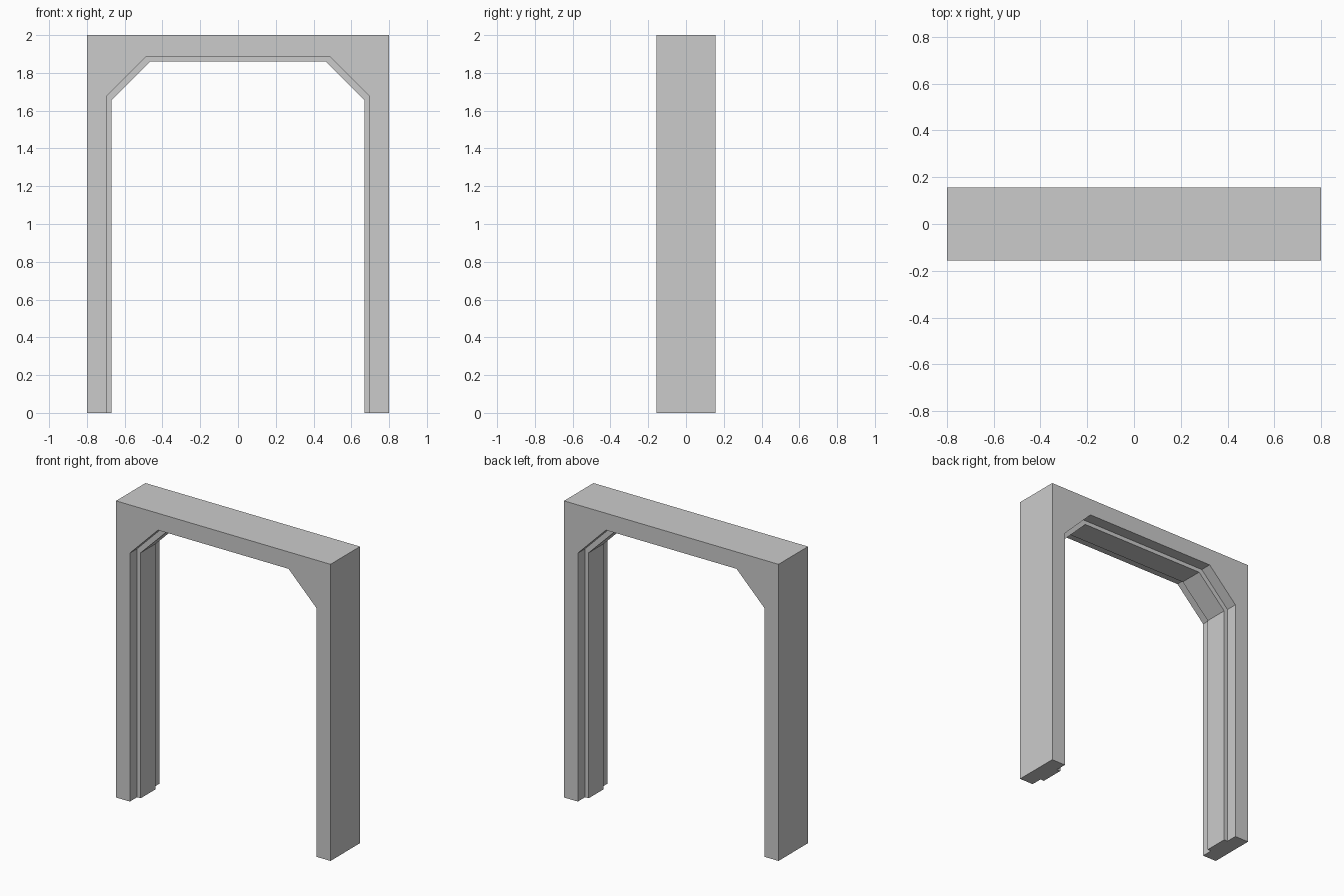
import bpy, bmesh

if "Cube" in bpy.data.objects:
    bpy.data.objects.remove(bpy.data.objects["Cube"])

HALF_W, HEIGHT, HALF_D, STOP_D = 0.8, 2.0, 0.157, 0.08


def opening(x, z_corner, x_corner, z_top):
    """Half outline of the chamfered opening, mirrored to a full path of six points."""
    half = [(-x, 0), (-x, z_corner), (-x_corner, z_top)]
    return half + [(-px, pz) for px, pz in reversed(half)]


wide = opening(0.697, 1.675, 0.487, 1.886)
narrow = opening(0.67, 1.655, 0.465, 1.859)
outer = [(-HALF_W, 0), (-HALF_W, HEIGHT), (HALF_W, HEIGHT), (HALF_W, 0)]

bm = bmesh.new()


def row(path, y):
    return [bm.verts.new((x, y, z)) for x, z in path]


def bridge(a, b):
    for i in range(len(a) - 1):
        bm.faces.new((a[i], a[i + 1], b[i + 1], b[i]))


# Inner lining with the raised door stop running round the middle
steps = [(wide, -HALF_D), (wide, -STOP_D), (narrow, -STOP_D),
         (narrow, STOP_D), (wide, STOP_D), (wide, HALF_D)]
rows = [row(path, y) for path, y in steps]
for a, b in zip(rows, rows[1:]):
    bridge(a, b)

# Outer sides and top
front, back = row(outer, -HALF_D), row(outer, HALF_D)
bridge(front, back)

# Front and back faces
bm.faces.new(front + rows[0][::-1])
bm.faces.new(back + rows[-1][::-1])

# Undersides of both legs
for end in (0, -1):
    bm.faces.new([front[end]] + [r[end] for r in rows] + [back[end]])

bmesh.ops.recalc_face_normals(bm, faces=bm.faces)
mesh = bpy.data.meshes.new("door_frame")
bm.to_mesh(mesh)
bm.free()
bpy.context.collection.objects.link(bpy.data.objects.new("door_frame", mesh))
